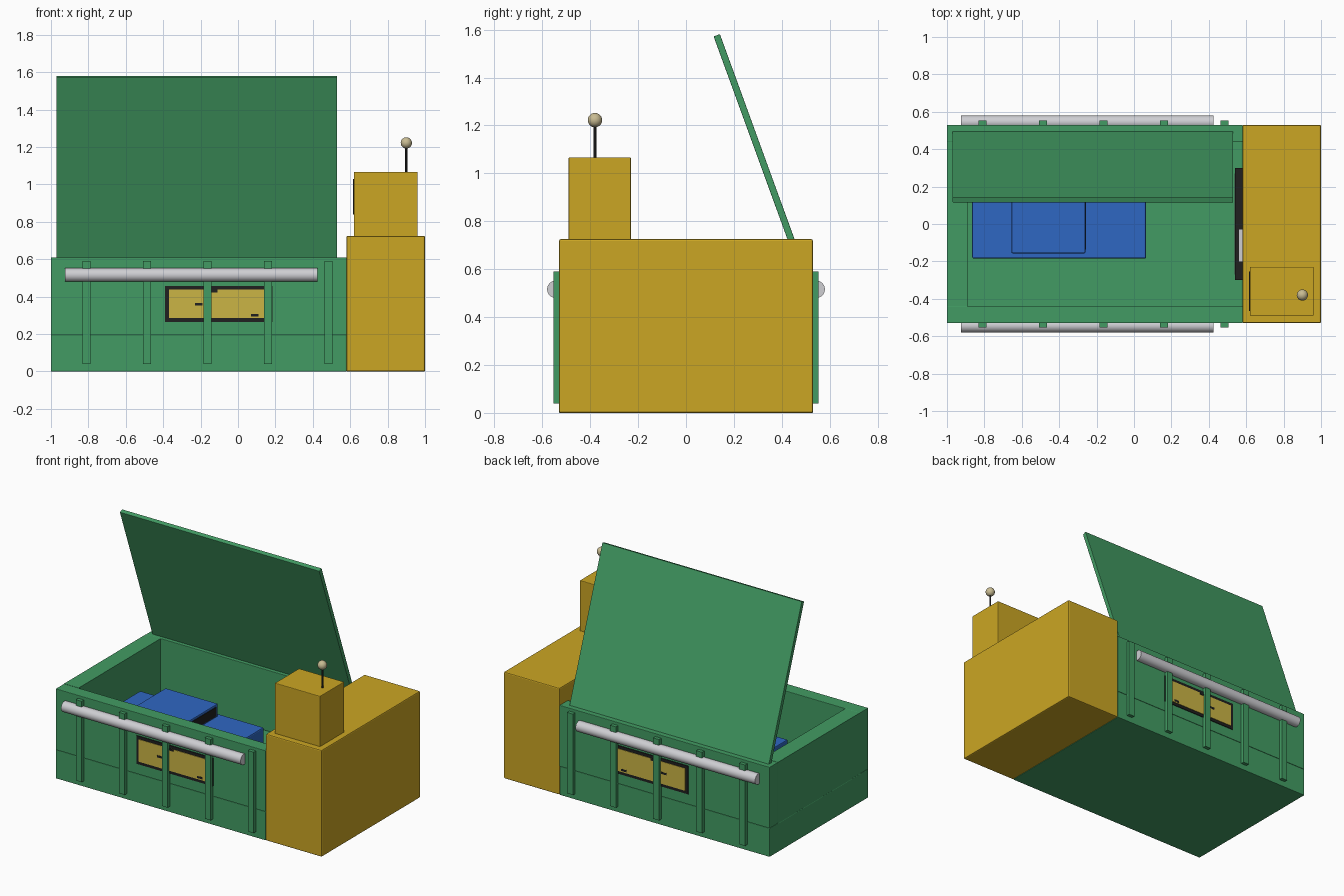
import bpy, math
from mathutils import Vector

if "Cube" in bpy.data.objects:
    bpy.data.objects.remove(bpy.data.objects["Cube"])


def mat(name, rgb):
    m = bpy.data.materials.new(name)
    m.diffuse_color = (*rgb, 1)
    m.use_nodes = True
    m.node_tree.nodes["Principled BSDF"].inputs["Base Color"].default_value = m.diffuse_color
    return m


GREEN = mat("green", (0.055, 0.33, 0.125))
YELLOW = mat("yellow", (0.60, 0.38, 0.017))
BLUE = mat("blue", (0.028, 0.135, 0.54))
GREY = mat("light grey", (0.62, 0.62, 0.65))
BLACK = mat("black", (0.014, 0.014, 0.014))
GOLD = mat("pale gold", (0.60, 0.46, 0.06))
BEIGE = mat("beige", (0.58, 0.50, 0.29))


def finish(name, material, bevel=0):
    o = bpy.context.object
    o.name = name
    o.data.materials.append(material)
    if bevel:
        b = o.modifiers.new("bevel", 'BEVEL')
        b.width, b.segments = bevel, 2
    return o


def box(name, material, x, y, z, bevel=0):
    """Box from (min, max) ranges on each axis."""
    lo, hi = Vector((x[0], y[0], z[0])), Vector((x[1], y[1], z[1]))
    bpy.ops.mesh.primitive_cube_add(size=1, location=(lo + hi) / 2)
    bpy.context.object.scale = hi - lo
    bpy.ops.object.transform_apply(location=False, rotation=False, scale=True)
    return finish(name, material, bevel)


def rod(name, material, loc, radius, length, rot=(0, 0, 0), sides=24):
    bpy.ops.mesh.primitive_cylinder_add(vertices=sides, radius=radius, depth=length,
                                        location=loc, rotation=rot)
    bpy.ops.object.shade_smooth_by_angle()
    return finish(name, material)


def side(s, a, b):
    """Y range between a and b on the front (s=-1) or back (s=1) side."""
    return tuple(sorted((s * a, s * b)))


# Open container: solid base and surrounding walls
box("container_base", GREEN, (-1, 0.58), (-0.53, 0.53), (0, 0.195), 0.004)
box("left_wall", GREEN, (-1, -0.89), (-0.44, 0.44), (0.195, 0.61))
for s, label in ((-1, "front"), (1, "back")):
    box(label + "_wall", GREEN, (-1, 0.58), side(s, 0.44, 0.53), (0.195, 0.61), 0.003)
    # Vertical ribs and the round rail
    for i in range(5):
        x = -0.81 + i * 0.3235
        box(f"{label}_rib_{i + 1}", GREEN, (x - 0.022, x + 0.022),
            side(s, 0.52, 0.554), (0.04, 0.59))
    rod(label + "_rail", GREY, (-0.25, s * 0.544, 0.516), 0.036, 1.35, (0, math.pi / 2, 0))
    # Framed side panel with a few plain marks
    box(label + "_panel_frame", BLACK, (-0.39, 0.185), side(s, 0.528, 0.535), (0.265, 0.457))
    box(label + "_panel", GOLD, (-0.37, 0.145), side(s, 0.533, 0.538), (0.285, 0.437))
    for i, (x, z) in enumerate(((-0.21, 0.36), (-0.13, 0.43), (0.09, 0.3))):
        box(f"{label}_panel_mark_{i + 1}", BLACK, (x - 0.02, x + 0.02),
            side(s, 0.536, 0.5395), (z - 0.007, z + 0.007))

# Open lid, hinged at the back wall and tilted forward
lid = box("lid", GREEN, (-0.97, 0.53), (-0.014, 0.014), (-0.525, 0.525), 0.002)
lid.rotation_euler = (math.radians(20), 0, 0)
lid.location = (-0.22, 0.308, 1.083)

# Yellow block with small cabin on top
box("engine_block", YELLOW, (0.58, 1.0), (-0.53, 0.53), (0, 0.725), 0.007)
box("cabin", YELLOW, (0.62, 0.96), (-0.49, -0.23), (0.72, 1.067), 0.004)
box("cabin_window", BLACK, (0.614, 0.622), (-0.465, -0.255), (0.84, 1.03))
box("inner_grille", BLACK, (0.54, 0.585), (-0.3, 0.3), (0.27, 0.46))
box("inner_grille_panel", GREY, (0.537, 0.542), (-0.27, 0.27), (0.29, 0.44))
box("inner_grille_top", GREY, (0.562, 0.58), (-0.2, -0.03), (0.458, 0.463))

# Antenna
rod("antenna_stem", BLACK, (0.90, -0.38, 1.13), 0.006, 0.15, sides=12)
bpy.ops.mesh.primitive_uv_sphere_add(segments=24, ring_count=14, radius=0.03,
                                     location=(0.90, -0.38, 1.222))
bpy.ops.object.shade_smooth()
finish("antenna_ball", BEIGE)

# Blue car lying in the container
box("car_body", BLUE, (-0.865, 0.065), (-0.185, 0.185), (0.225, 0.36), 0.008)
box("car_roof", BLUE, (-0.655, -0.26), (-0.157, 0.157), (0.355, 0.445), 0.006)
box("car_windscreen", BLACK, (-0.262, -0.256), (-0.135, 0.135), (0.368, 0.43))
for s in (-1, 1):
    for x in (-0.66, -0.14):
        rod("car_wheel", BLACK, (x, s * 0.155, 0.25), 0.055, 0.05, (math.pi / 2, 0, 0))
